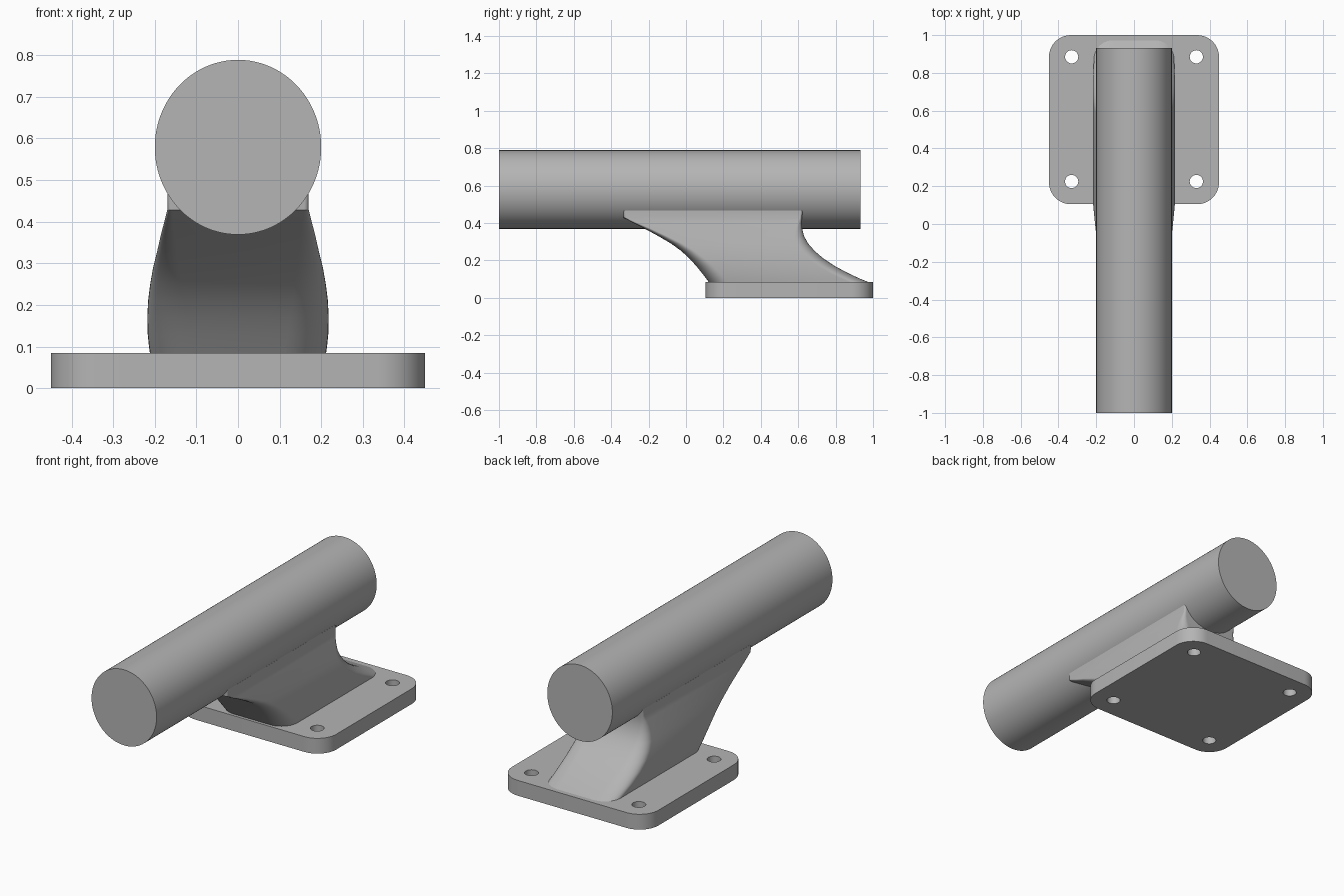
import bpy, bmesh, math

if "Cube" in bpy.data.objects:
    bpy.data.objects.remove(bpy.data.objects["Cube"])

steel = bpy.data.materials.new("plain grey")
steel.diffuse_color = (0.46, 0.46, 0.46, 1)
steel.use_nodes = True
steel.node_tree.nodes["Principled BSDF"].inputs["Base Color"].default_value = steel.diffuse_color


def finish(obj, angle=35):
    """Give an object the grey finish with sharp edges kept."""
    obj.data.materials.clear()
    obj.data.materials.append(steel)
    bpy.ops.object.select_all(action='DESELECT')
    obj.select_set(True)
    bpy.context.view_layer.objects.active = obj
    bpy.ops.object.shade_smooth_by_angle(angle=math.radians(angle))


def rounded_rect(x, y0, y1, r, n=10):
    """Outline of a rounded rectangle, counter-clockwise."""
    pts = []
    corners = [(x - r, y1 - r), (-x + r, y1 - r), (-x + r, y0 + r), (x - r, y0 + r)]
    for q, (cx, cy) in enumerate(corners):
        for i in range(n + 1):
            a = math.pi / 2 * (q + i / n)
            pts.append((cx + r * math.cos(a), cy + r * math.sin(a)))
    return pts


def circle(cx, cy, r, n=32):
    return [(cx + r * math.cos(2 * math.pi * i / n),
             cy + r * math.sin(2 * math.pi * i / n)) for i in range(n)]


# Mounting plate: filled outline with four bolt holes
T = 0.085
curve = bpy.data.curves.new("mounting_plate", 'CURVE')
curve.dimensions = '2D'
curve.fill_mode = 'BOTH'
curve.extrude = T / 2
outlines = [rounded_rect(0.45, 0.105, 1.0, 0.115)]
outlines += [circle(sx * 0.33, y, 0.035) for sx in (-1, 1) for y in (0.225, 0.885)]
for pts in outlines:
    spline = curve.splines.new('POLY')
    spline.points.add(len(pts) - 1)
    for p, (x, y) in zip(spline.points, pts):
        p.co = (x, y, 0, 1)
    spline.use_cyclic_u = True
plate = bpy.data.objects.new("mounting_plate", curve)
plate.location.z = T / 2
bpy.context.collection.objects.link(plate)
bpy.context.view_layer.objects.active = plate
plate.select_set(True)
bpy.ops.object.convert(target='MESH')
plate = bpy.context.object
bm = bmesh.new()
bm.from_mesh(plate.data)
bmesh.ops.remove_doubles(bm, verts=bm.verts, dist=1e-5)
bmesh.ops.recalc_face_normals(bm, faces=bm.faces)
bm.to_mesh(plate.data)
bm.free()
finish(plate)

# Swept neck: stacked sections (z, half width, front y, back y, corner radius)
sections = [
    (0.080, 0.211, 0.125, 0.985, 0.100),
    (0.100, 0.214, 0.110, 0.935, 0.100),
    (0.130, 0.217, 0.087, 0.870, 0.098),
    (0.170, 0.218, 0.055, 0.795, 0.092),
    (0.210, 0.216, 0.018, 0.735, 0.084),
    (0.250, 0.211, -0.025, 0.688, 0.074),
    (0.290, 0.204, -0.080, 0.653, 0.062),
    (0.330, 0.194, -0.148, 0.631, 0.048),
    (0.370, 0.185, -0.222, 0.621, 0.034),
    (0.400, 0.177, -0.282, 0.618, 0.022),
    (0.428, 0.170, -0.333, 0.620, 0.012),
    (0.468, 0.170, -0.335, 0.624, 0.010),
]
bm = bmesh.new()
rings = [[bm.verts.new((x, y, z)) for x, y in rounded_rect(w, y0, y1, r)]
         for z, w, y0, y1, r in sections]
for low, high in zip(rings, rings[1:]):
    for i in range(len(low)):
        j = (i + 1) % len(low)
        bm.faces.new((low[i], low[j], high[j], high[i]))
bm.faces.new(rings[0][::-1])
bm.faces.new(rings[-1])
mesh = bpy.data.meshes.new("neck")
bm.to_mesh(mesh)
bm.free()
neck = bpy.data.objects.new("neck", mesh)
bpy.context.collection.objects.link(neck)
finish(neck, 40)

# Round bar, very slightly taller than wide
bpy.ops.mesh.primitive_cylinder_add(vertices=96, radius=1, depth=1.932,
                                    location=(0, -0.034, 0.579),
                                    rotation=(math.pi / 2, 0, 0))
bar = bpy.context.object
bar.name = "round_bar"
bar.scale = (0.2, 0.21, 1)
finish(bar)
